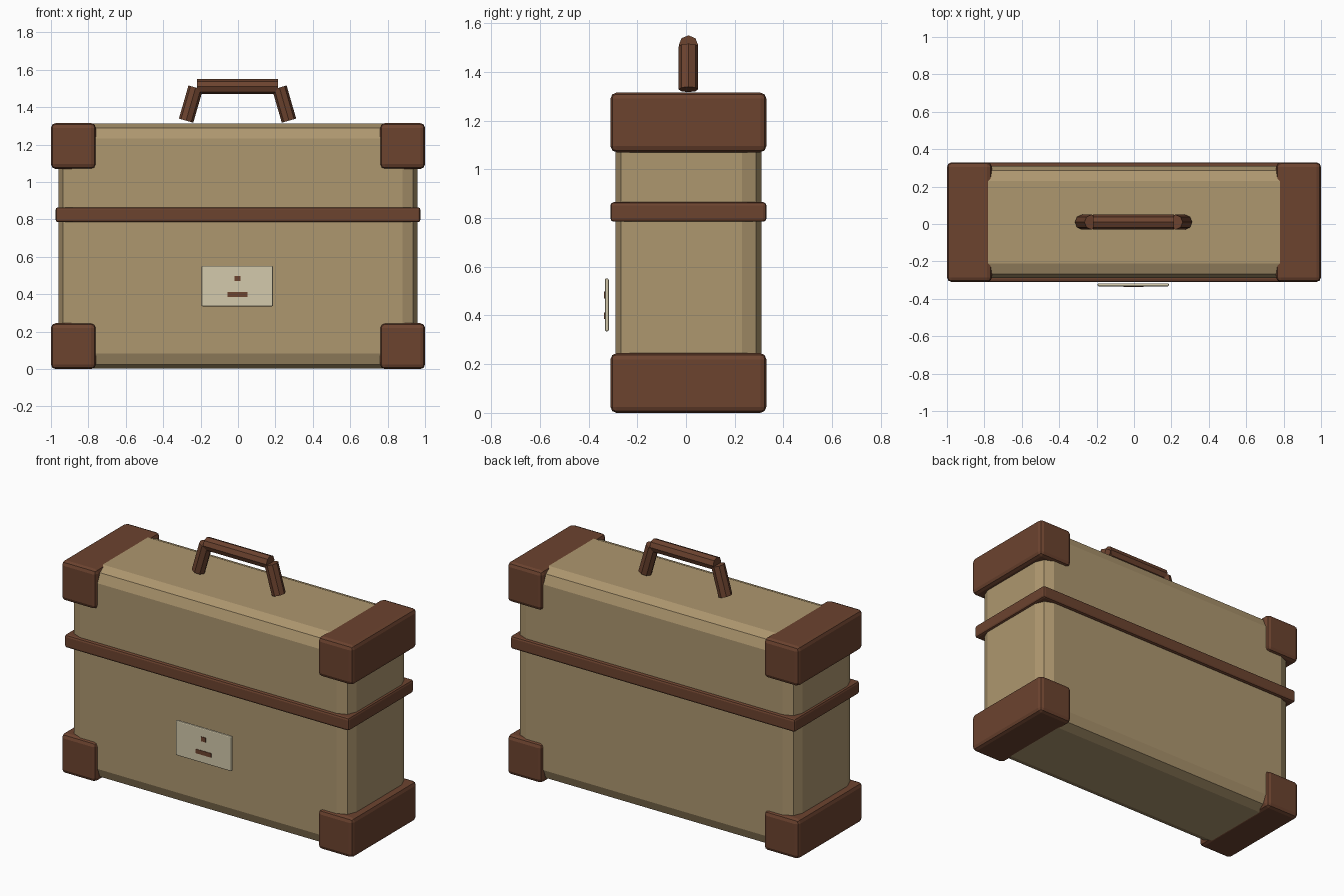
import bpy, bmesh, math
from mathutils import Vector

if "Cube" in bpy.data.objects:
    bpy.data.objects.remove(bpy.data.objects["Cube"])

CY = 0.01   # depth centre of the case


def material(name, rgb):
    m = bpy.data.materials.new(name)
    lin = [((c / 255 + 0.055) / 1.055) ** 2.4 for c in rgb]
    m.diffuse_color = (*lin, 1)
    m.use_nodes = True
    m.node_tree.nodes["Principled BSDF"].inputs["Base Color"].default_value = m.diffuse_color
    return m


canvas = material("tan canvas", (174, 151, 111))
leather = material("brown leather", (108, 67, 47))
ivory = material("ivory plate", (212, 202, 172))


def finish(name, bm, mat):
    mesh = bpy.data.meshes.new(name)
    bm.to_mesh(mesh)
    bm.free()
    mesh.materials.append(mat)
    ob = bpy.data.objects.new(name, mesh)
    bpy.context.collection.objects.link(ob)
    return ob


def box(name, lo, hi, mat, bevel=0, segments=2):
    """Axis-aligned box between two corners, with bevelled edges."""
    lo, hi = Vector(lo), Vector(hi)
    bm = bmesh.new()
    bmesh.ops.create_cube(bm, size=1)
    bmesh.ops.scale(bm, vec=hi - lo, verts=bm.verts)
    bmesh.ops.translate(bm, vec=(lo + hi) / 2, verts=bm.verts)
    if bevel:
        bmesh.ops.bevel(bm, geom=bm.edges[:], offset=bevel, segments=segments,
                        profile=0.5, affect='EDGES')
    return finish(name, bm, mat)


def rod(name, a, b, radius, mat):
    """Eight-sided rod lying in the XZ plane, with a ridge on top."""
    a, b = Vector(a), Vector(b)
    axis = (b - a).normalized()
    side = Vector((0, 1, 0))
    up = axis.cross(side)
    bm = bmesh.new()
    rings = []
    for p in (a, b):
        rings.append([bm.verts.new(p + radius * (math.cos(t) * side + math.sin(t) * up))
                      for t in (i * math.pi / 4 for i in range(8))])
    for i in range(8):
        j = (i + 1) % 8
        bm.faces.new((rings[0][i], rings[0][j], rings[1][j], rings[1][i]))
    bm.faces.new(rings[0])
    bm.faces.new(rings[1])
    bmesh.ops.recalc_face_normals(bm, faces=bm.faces)
    return finish(name, bm, mat)


# Case body, a hair inside the caps so the flat faces do not overlap
box("case_body", (-0.96, -0.29, 0.002), (0.96, 0.31, 1.313), canvas, 0.08)

# Leather caps over the four ends
for side, sx in (("left", -1), ("right", 1)):
    x0, x1 = sorted((sx * 0.76, sx * 1.0))
    for level, z0, z1 in (("bottom", 0, 0.245), ("top", 1.07, 1.315)):
        box(f"{level}_{side}_cap", (x0, CY - 0.32, z0), (x1, CY + 0.32, z1), leather, 0.025)

# Strap around the case
box("strap", (-0.975, CY - 0.32, 0.785), (0.975, CY + 0.32, 0.865), leather, 0.013)

# Carrying handle
rod("handle_grip", (-0.22, CY, 1.51), (0.215, CY, 1.51), 0.04, leather)
for side, sx in (("left", -1), ("right", 1)):
    rod(f"handle_{side}_leg", (sx * 0.275 - 0.0025, CY, 1.328),
        (sx * 0.224 - 0.0025, CY, 1.505), 0.04, leather)

# Front plate with two plain marks
box("front_plate", (-0.195, -0.333, 0.335), (0.187, -0.317, 0.552), ivory, 0.006)
box("upper_mark", (-0.018, -0.336, 0.470), (0.014, -0.332, 0.498), leather)
box("lower_mark", (-0.055, -0.336, 0.386), (0.050, -0.332, 0.412), leather)
